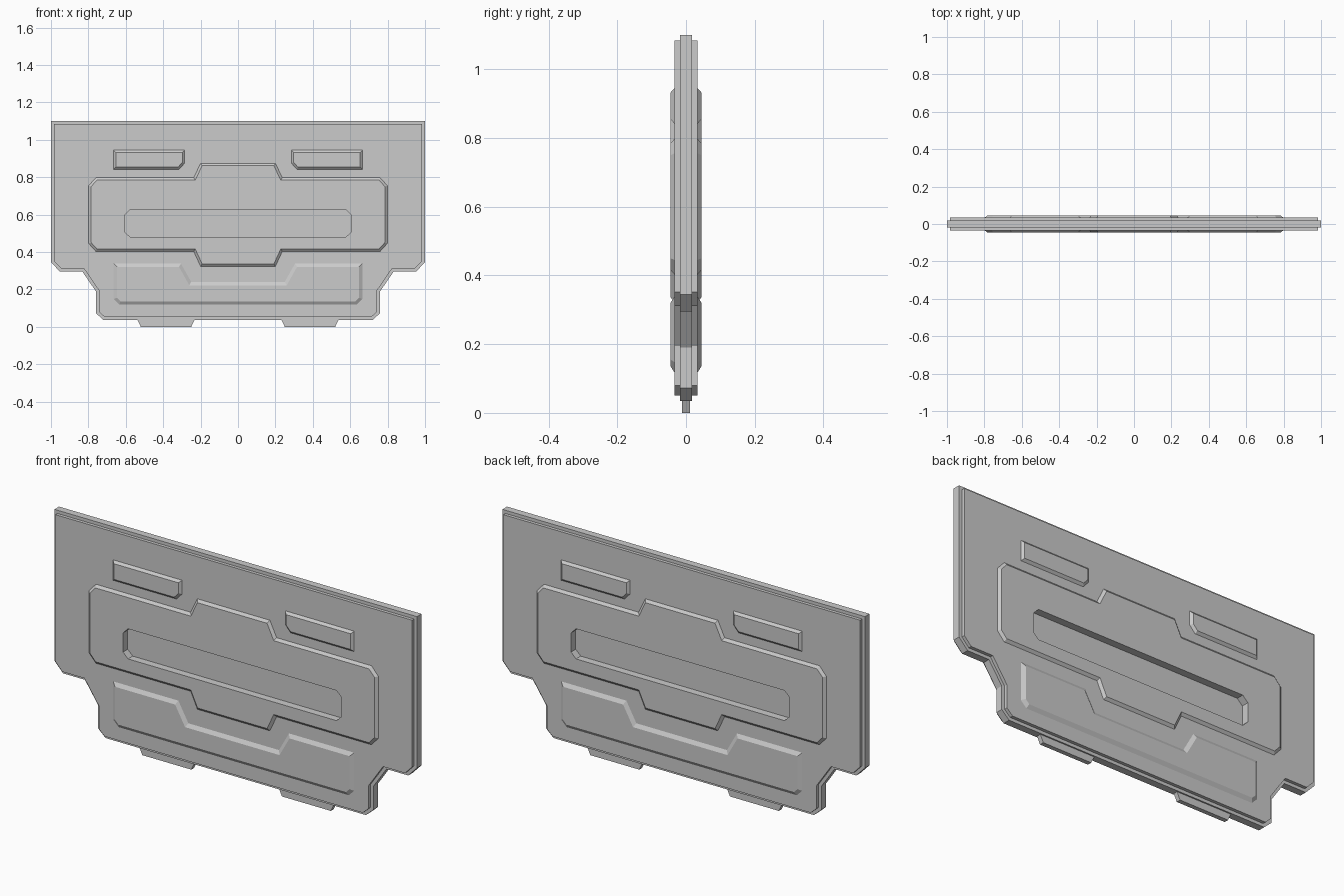
import bpy
import bmesh
from mathutils import Vector

if "Cube" in bpy.data.objects:
    bpy.data.objects.remove(bpy.data.objects["Cube"])


def sym(half):
    """Full counter-clockwise outline (x, z) from its right half, listed bottom to top."""
    return half + [(-x, z) for x, z in reversed(half)]


def inset(pts, d):
    """Offset a counter-clockwise outline inwards by d with mitred corners."""
    out = []
    for i, p in enumerate(pts):
        p = Vector(p)
        e1 = (p - Vector(pts[i - 1])).normalized()
        e2 = (Vector(pts[(i + 1) % len(pts)]) - p).normalized()
        n1, n2 = Vector((-e1.y, e1.x)), Vector((-e2.y, e2.x))
        q = p + (n1 + n2) * (d / (1 + n1.dot(n2)))
        out.append((q.x, q.y))
    return out


def shell(name, outline, y0, y1, bevel=0.0, holes=(), mirror_x=False):
    """Wall from outline at y0 to its inset at y1, capped there, mirrored front to back."""
    bm = bmesh.new()

    def ring(pts, y):
        return [bm.verts.new((x, y, z)) for x, z in pts]

    def loop_edges(vs):
        return [bm.edges.get((v, vs[i - 1])) or bm.edges.new((v, vs[i - 1]))
                for i, v in enumerate(vs)]

    a, b = ring(outline, y0), ring(inset(outline, bevel), y1)
    for i in range(len(a)):
        j = (i + 1) % len(a)
        bm.faces.new((a[i], a[j], b[j], b[i]))
    if holes:
        edges = loop_edges(b)
        for h in holes:
            edges += loop_edges(ring(h, y1))
        res = bmesh.ops.triangle_fill(bm, edges=edges, use_beauty=True, normal=(0, -1, 0))
        caps = [f for f in res["geom"] if isinstance(f, bmesh.types.BMFace)]
    else:
        caps = [bm.faces.new(b)]
    for f in caps:
        f.normal_update()
        if f.normal.y > 0:
            f.normal_flip()
    me = bpy.data.meshes.new(name)
    bm.to_mesh(me)
    bm.free()
    ob = bpy.data.objects.new(name, me)
    bpy.context.collection.objects.link(ob)
    mod = ob.modifiers.new("Mirror", "MIRROR")
    mod.use_axis = (mirror_x, True, False)
    return ob


# Outlines
core = sym([(0.718, 0.035), (0.76, 0.073), (0.76, 0.19), (0.832, 0.295),
            (0.952, 0.295), (1.0, 0.345), (1.0, 1.1)])
skin = inset(core, 0.016)
centre = sym([(0.2, 0.323), (0.237, 0.403), (0.76, 0.403), (0.798, 0.445),
              (0.798, 0.755), (0.76, 0.797), (0.237, 0.797), (0.2, 0.874)])
slot = sym([(0.575, 0.478), (0.603, 0.505), (0.603, 0.6), (0.575, 0.628)])
lower = sym([(0.635, 0.118), (0.665, 0.148), (0.665, 0.338), (0.305, 0.338), (0.25, 0.24)])
pad = [(0.315, 0.842), (0.665, 0.842), (0.665, 0.944), (0.285, 0.944), (0.285, 0.875)]
pad_left = [(-x, z) for x, z in reversed(pad)]
tab = [(0.25, 0.0), (0.52, 0.0), (0.537, 0.036), (0.233, 0.036)]

# Core slab and the thinner-outlined skin on both faces
shell("core_slab", core, 0, -0.018, holes=[skin])
shell("skin_plate", skin, -0.018, -0.034, holes=[centre, lower, pad, pad_left])

# Raised panels and the slot sunk in the middle one
shell("centre_panel", centre, -0.034, -0.045, 0.013, holes=[slot])
shell("recessed_slot", slot, -0.045, -0.008)
shell("lower_panel", lower, -0.034, -0.045, 0.018)
shell("upper_pads", pad, -0.034, -0.045, 0.012, mirror_x=True)

# Mounting tabs on the bottom edge
shell("bottom_tabs", tab, 0, -0.011, mirror_x=True)
